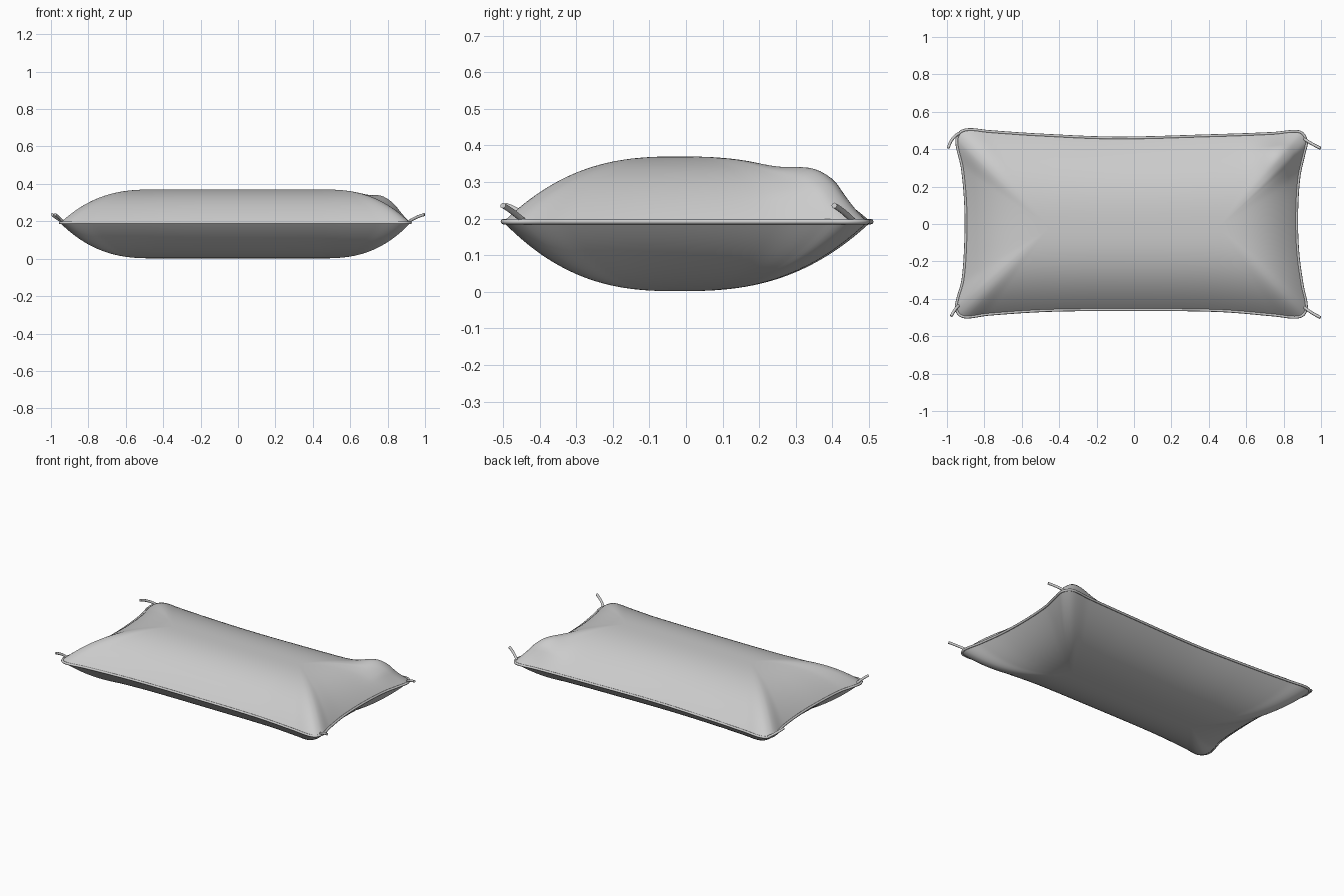
import bpy, bmesh, math
from mathutils import Vector

if "Cube" in bpy.data.objects:
    bpy.data.objects.remove(bpy.data.objects["Cube"])

SEAM_Z = 0.191

# Seam outline seen from above: rounded corners, sides drawn inwards
KEYS = [(-0.89, -0.498), (-0.78, -0.483), (-0.45, -0.462), (0, -0.458), (0.45, -0.463),
        (0.75, -0.487), (0.86, -0.499), (0.905, -0.486), (0.922, -0.44), (0.90, -0.33),
        (0.876, -0.15), (0.87, 0.05), (0.882, 0.25), (0.91, 0.38), (0.922, 0.44),
        (0.90, 0.485), (0.86, 0.496), (0.75, 0.485), (0.4, 0.472), (-0.1, 0.46),
        (-0.5, 0.476), (-0.78, 0.495), (-0.88, 0.505), (-0.93, 0.49), (-0.948, 0.44),
        (-0.918, 0.3), (-0.9, 0.1), (-0.9, -0.1), (-0.915, -0.3), (-0.945, -0.41),
        (-0.95, -0.455), (-0.93, -0.488)]


def smooth_loop(keys):
    pts = [Vector(k) for k in keys]
    n, out = len(pts), []
    for i in range(n):
        a, b, c, d = (pts[(i + k) % n] for k in (-1, 0, 1, 2))
        length = (c - b).length
        # tangents scaled to the spacing so the loop stays smooth
        m1 = (c - a) / ((c - b).length + (b - a).length) * length
        m2 = (d - b) / ((d - c).length + (c - b).length) * length
        steps = max(4, round(length / 0.02))
        for j in range(steps):
            t = j / steps
            out.append(b * (2*t**3 - 3*t*t + 1) + m1 * (t**3 - 2*t*t + t)
                       + c * (3*t*t - 2*t**3) + m2 * (t**3 - t*t))
    return out


def tube(name, pts, radius, cyclic=False):
    cu = bpy.data.curves.new(name, 'CURVE')
    cu.dimensions = '3D'
    cu.bevel_depth = radius
    cu.bevel_resolution = 2
    cu.use_fill_caps = True
    sp = cu.splines.new('POLY' if cyclic else 'NURBS')
    sp.points.add(len(pts) - 1)
    for p, co in zip(sp.points, pts):
        p.co = (*co, 1)
    sp.use_cyclic_u = cyclic
    if not cyclic:
        sp.use_endpoint_u = True
        sp.order_u = 3
    ob = bpy.data.objects.new(name, cu)
    bpy.context.collection.objects.link(ob)
    return ob


outline = smooth_loop(KEYS)

# Stuffed body: rings shrinking from the seam to a central ridge line
RINGS = 32
bm = bmesh.new()
seam = [bm.verts.new((p.x, p.y, SEAM_Z)) for p in outline]
n = len(outline)
for side, height in ((1, 0.179), (-1, 0.189)):
    prev = seam
    for r in range(1, RINGS + 1):
        t = (r / RINGS) ** 1.3
        h = height * (1 - (1 - t) ** 2.6)
        ring = []
        for p in outline:
            q = p.lerp(Vector((max(-0.45, min(0.45, p.x)), -0.02)), t)
            z = h
            if side > 0:  # puffed back right corner
                z += 0.045 * min(1, t * 6) * math.exp(-((q.x - 0.76)**2 + (q.y - 0.38)**2) / 0.012)
            ring.append(bm.verts.new((q.x, q.y, SEAM_Z + side * z)))
        for i in range(n):
            j = (i + 1) % n
            bm.faces.new((prev[i], prev[j], ring[j], ring[i]))
        prev = ring
bmesh.ops.remove_doubles(bm, verts=bm.verts[:], dist=0.0004)
bmesh.ops.recalc_face_normals(bm, faces=bm.faces[:])
for f in bm.faces:
    f.smooth = True
me = bpy.data.meshes.new("pillow_body")
bm.to_mesh(me)
bm.free()
body = bpy.data.objects.new("pillow_body", me)
bpy.context.collection.objects.link(body)

# Piping along the seam
tube("seam_piping", [(p.x, p.y, SEAM_Z + 0.001) for p in outline], 0.0075, True)

# Short cord ends at the corners
CORDS = {
    "cord_back_left": ((-0.935, 0.485), (-0.98, 0.46), (-0.993, 0.405)),
    "cord_front_left": ((-0.935, -0.435), (-0.955, -0.45), (-0.978, -0.493)),
    "cord_back_right": ((0.91, 0.455), (0.945, 0.43), (0.997, 0.405)),
    "cord_front_right": ((0.91, -0.445), (0.945, -0.475), (0.997, -0.5)),
}
for name, path in CORDS.items():
    tube(name, [(x, y, z) for (x, y), z in zip(path, (0.195, 0.222, 0.236))], 0.008)
